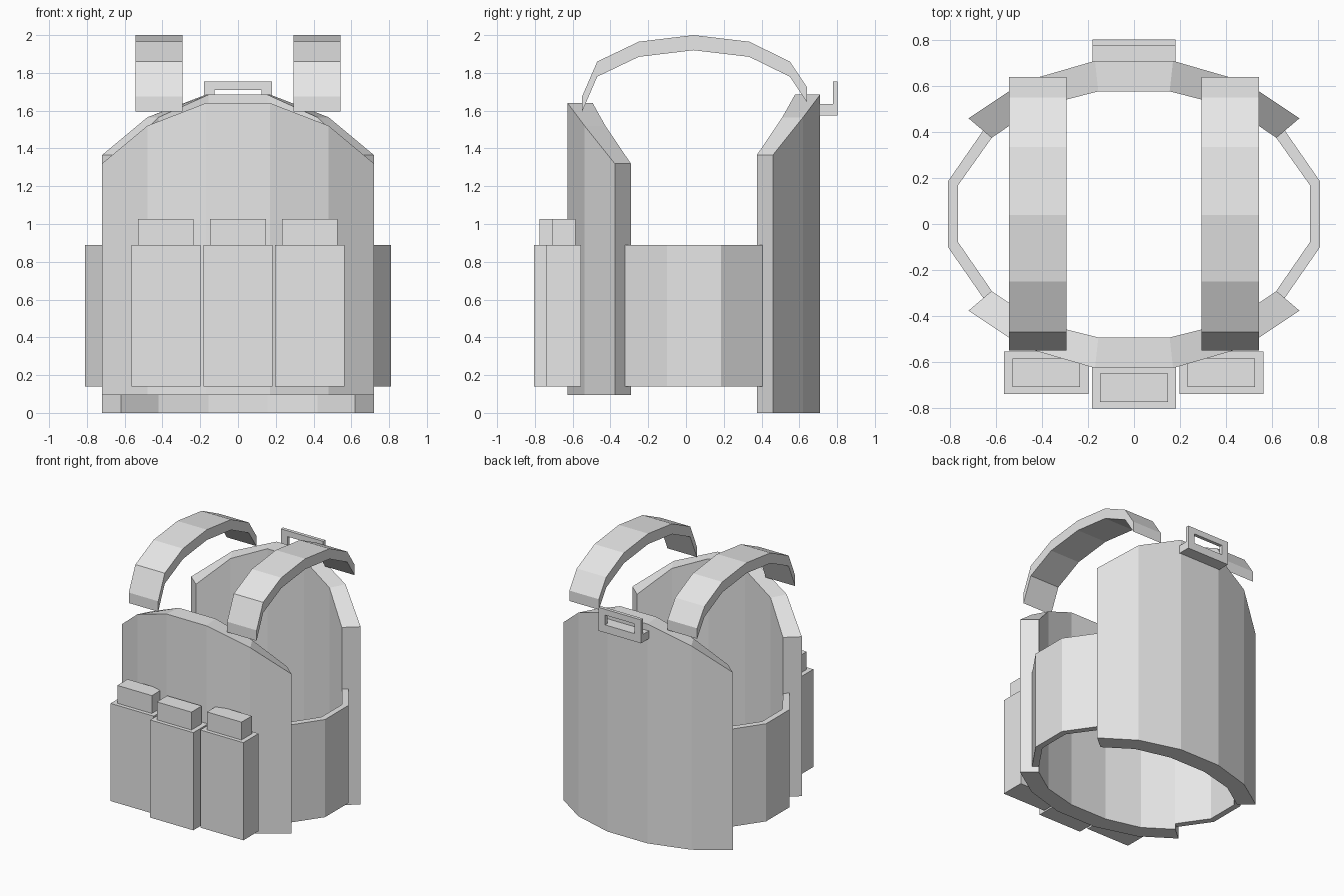
import bpy, bmesh

cube = bpy.data.objects.get("Cube")
if cube:
    bpy.data.objects.remove(cube, do_unlink=True)

grey = bpy.data.materials.new("light_grey")
grey.use_nodes = True
grey.diffuse_color = (0.8, 0.8, 0.8, 1)
grey.node_tree.nodes["Principled BSDF"].inputs["Base Color"].default_value = (0.8, 0.8, 0.8, 1)


def finish(name, bm):
    bmesh.ops.recalc_face_normals(bm, faces=bm.faces)
    mesh = bpy.data.meshes.new(name)
    bm.to_mesh(mesh)
    bm.free()
    mesh.materials.append(grey)
    obj = bpy.data.objects.new(name, mesh)
    bpy.context.collection.objects.link(obj)
    return obj


def sweep(name, rings, closed=False):
    """Join four-cornered cross-sections into a solid strip or loop."""
    bm = bmesh.new()
    loops = [[bm.verts.new(p) for p in ring] for ring in rings]
    pairs = list(zip(loops, loops[1:]))
    if closed:
        pairs.append((loops[-1], loops[0]))
    else:
        bm.faces.new(loops[0])
        bm.faces.new(loops[-1])
    for a, b in pairs:
        for i in range(4):
            j = (i + 1) % 4
            bm.faces.new((a[i], a[j], b[j], b[i]))
    return finish(name, bm)


def box(name, x, y, z):
    return sweep(name, [[(x[0], v, z[0]), (x[1], v, z[0]),
                         (x[1], v, z[1]), (x[0], v, z[1])] for v in y])


# Curved panels: half plan as (outer x, outer y, inner x, inner y, drop of top edge)
half_plan = [(0.17, 0.71, 0.155, 0.577, 0),
             (0.48, 0.62, 0.42, 0.51, 0.12),
             (0.72, 0.46, 0.62, 0.375, 0.32)]


def panel(name, side, shift, bottom, top):
    columns = [(-1, c) for c in reversed(half_plan)] + [(1, c) for c in half_plan]
    rings = []
    for s, (ox, oy, ix, iy, drop) in columns:
        o = (s * ox, side * (oy - shift))
        i = (s * ix, side * (iy - shift))
        rings.append([(*o, bottom), (*o, top - drop), (*i, top - drop), (*i, bottom)])
    sweep(name, rings)


panel("back_panel", 1, 0, 0, 1.685)
panel("front_panel", -1, 0.083, 0.095, 1.64)

# Waist bands, ending inside the panels
band_plan = [(0.64, -0.345, 0.605, -0.312), (0.81, -0.10, 0.765, -0.08),
             (0.81, 0.185, 0.765, 0.17), (0.64, 0.43, 0.605, 0.395)]
# Shoulder straps: side path of the top surface
strap_path = [(-0.55, 1.675), (-0.47, 1.86), (-0.25, 1.965), (0.04, 2.0),
              (0.335, 1.965), (0.55, 1.86), (0.64, 1.725)]
for label, s in (("left", 1), ("right", -1)):
    sweep(label + "_waist_band",
          [[(s * ox, oy, 0.14), (s * ox, oy, 0.89), (s * ix, iy, 0.89), (s * ix, iy, 0.14)]
           for ox, oy, ix, iy in band_plan])
    sweep(label + "_shoulder_strap",
          [[(s * 0.293, y, z), (s * 0.543, y, z), (s * 0.543, y, z - 0.08), (s * 0.293, y, z - 0.08)]
           for y, z in strap_path])

# Front pouches with a smaller insert standing out of each
for label, x, y in (("right", -0.382, -0.555), ("middle", 0, -0.62), ("left", 0.38, -0.555)):
    box(label + "_pouch", (x - 0.183, x + 0.183), (y - 0.184, y), (0.14, 0.89))
    box(label + "_pouch_insert", (x - 0.147, x + 0.147), (y - 0.155, y - 0.03), (0.88, 1.027))

# Carry handle: shelf plus an upright frame with a slot
box("handle_shelf", (-0.18, 0.18), (0.70, 0.78), (1.575, 1.635))
corners = [((-0.18, 1.575), (-0.125, 1.635)), ((0.18, 1.575), (0.125, 1.635)),
           ((0.18, 1.755), (0.125, 1.71)), ((-0.18, 1.755), (-0.125, 1.71))]
sweep("handle_frame",
      [[(ox, 0.777, oz), (ox, 0.803, oz), (ix, 0.803, iz), (ix, 0.777, iz)]
       for (ox, oz), (ix, iz) in corners], closed=True)
